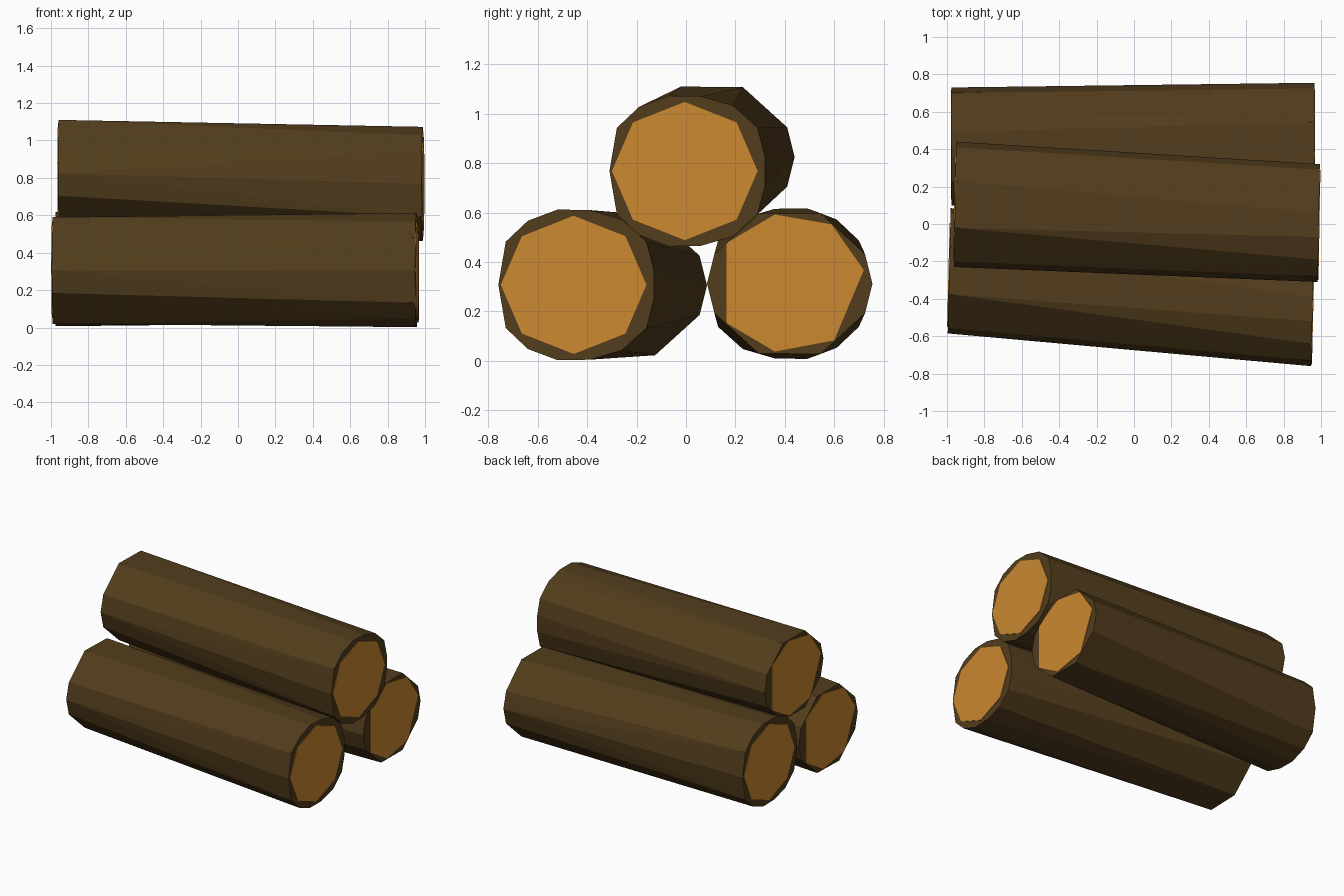
import bpy, bmesh
from mathutils import Vector

if "Cube" in bpy.data.objects:
    bpy.data.objects.remove(bpy.data.objects["Cube"])


def material(name, color):
    m = bpy.data.materials.new(name)
    m.diffuse_color = (*color, 1)
    m.use_nodes = True
    m.node_tree.nodes["Principled BSDF"].inputs["Base Color"].default_value = m.diffuse_color
    return m


BARK = material("bark", (0.085, 0.047, 0.012))
WOOD = material("cut_wood", (0.6, 0.25, 0.03))


def mirrored(half):
    # reflect a profile's upper half to its lower half
    return half + [(u, -v) for u, v in reversed(half) if v]


# cross-sections (sideways, up) relative to the log centre
BIG_RING = mirrored([(.335, 0), (.305, .12), (.125, .283), (-.125, .285),
                     (-.305, .12), (-.335, 0)])
SMALL_RING = mirrored([(.31, .06), (.28, .175), (.18, .265), (.05, .303),
                       (-.08, .305), (-.2, .26), (-.29, .175), (-.32, 0)])
BIG_CUT = [(.255, .165), (.06, .28), (-.17, .24), (-.3, .055),
           (-.18, -.23), (.06, -.275), (.255, -.16)]
SMALL_CUT = mirrored([(.28, 0), (.195, .197), (-.015, .28), (-.225, .197), (-.31, 0)])


def place(ring, centre, side, slope, push=0):
    c = Vector(centre)
    return [c + Vector((slope * side * u + push, side * u, v)) for u, v in ring]


def add_object(name, bm, mat):
    bmesh.ops.recalc_face_normals(bm, faces=bm.faces)
    mesh = bpy.data.meshes.new(name)
    bm.to_mesh(mesh)
    bm.free()
    mesh.materials.append(mat)
    bpy.context.collection.objects.link(bpy.data.objects.new(name, mesh))


def log(name, big, small, side, slope):
    # bark: faceted hull between the two end rings
    bm = bmesh.new()
    for p in place(BIG_RING, big, side, slope) + place(SMALL_RING, small, side, slope):
        bm.verts.new(p)
    bmesh.ops.convex_hull(bm, input=bm.verts)
    bmesh.ops.dissolve_limit(bm, angle_limit=0.01, verts=bm.verts, edges=bm.edges)
    add_object(name + "_bark", bm, BARK)

    # cut wood: thin plates set in the ends
    for label, ring, centre, out in (("wide", BIG_CUT, big, -side),
                                     ("narrow", SMALL_CUT, small, side)):
        bm = bmesh.new()
        inner = [bm.verts.new(p) for p in place(ring, centre, side, slope, -.01 * out)]
        outer = [bm.verts.new(p) for p in place(ring, centre, side, slope, .004 * out)]
        bm.faces.new(inner)
        bm.faces.new(outer)
        for i in range(len(ring)):
            j = (i + 1) % len(ring)
            bm.faces.new((inner[i], inner[j], outer[j], outer[i]))
        add_object(f"{name}_{label}_cut", bm, WOOD)


# two logs on the ground (the back one turned round) and one on top
log("front_log", (-.988, -.25, .305), (.955, -.44, .307), 1, .024)
log("back_log", (.965, .42, .312), (-.975, .41, .312), -1, 0)
log("top_log", (-.957, .105, .825), (.988, .01, .768), 1, .018)
